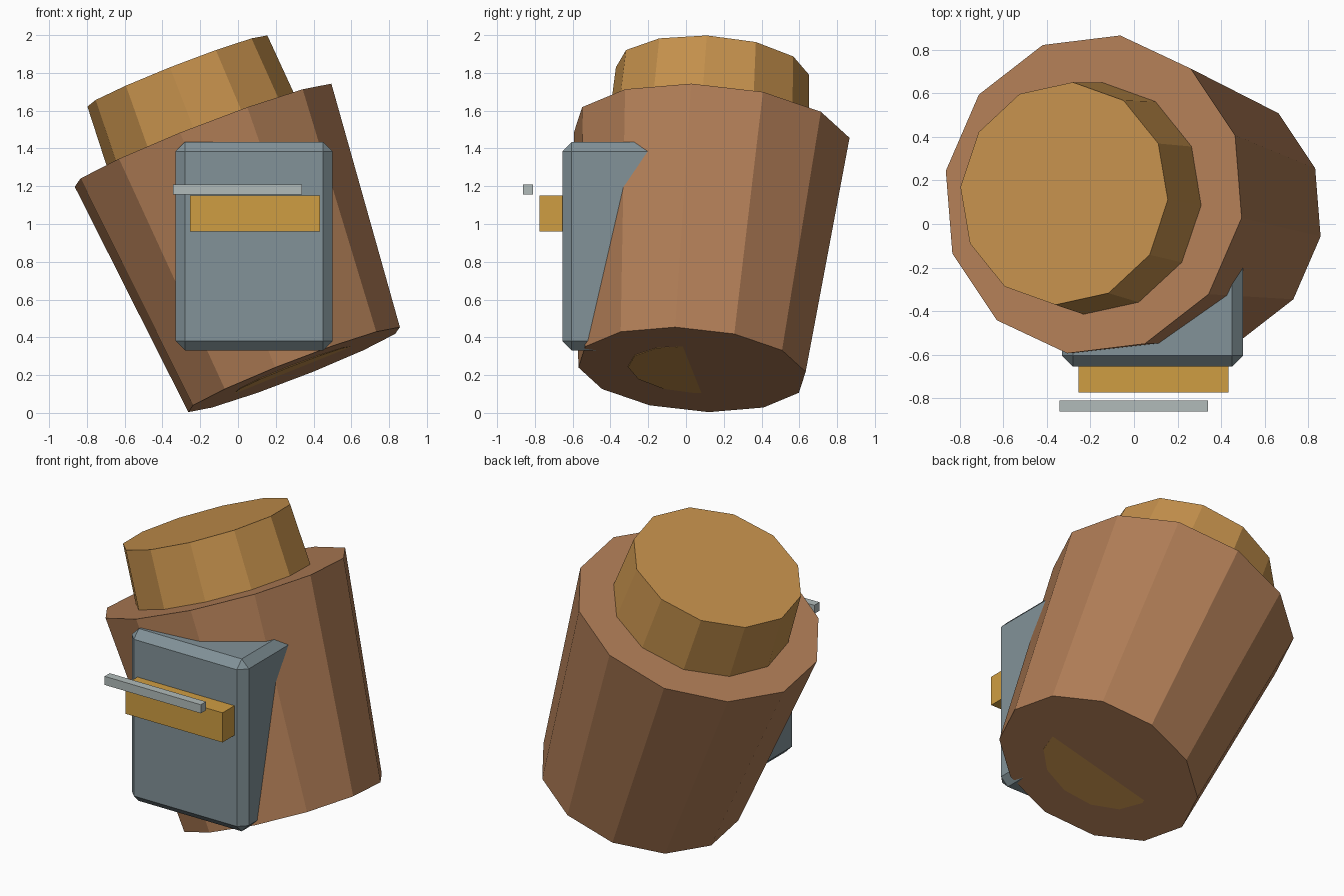
import bpy, bmesh, math
from mathutils import Vector

if "Cube" in bpy.data.objects:
    bpy.data.objects.remove(bpy.data.objects["Cube"])


def material(name, rgb):
    """Flat colour from 0-255 display values, stored as linear."""
    lin = [((c / 255 + 0.055) / 1.055) ** 2.4 for c in rgb]
    m = bpy.data.materials.new(name)
    m.diffuse_color = (*lin, 1)
    m.use_nodes = True
    m.node_tree.nodes["Principled BSDF"].inputs["Base Color"].default_value = m.diffuse_color
    return m


BROWN = material("clay brown", (176, 125, 86))
TAN = material("honey tan", (196, 144, 76))
SLATE = material("slate grey", (130, 146, 152))
GOLD = material("ochre gold", (207, 157, 66))
PALE = material("pale grey", (177, 187, 186))


def add_object(name, bm, mat):
    bmesh.ops.recalc_face_normals(bm, faces=bm.faces)
    mesh = bpy.data.meshes.new(name)
    bm.to_mesh(mesh)
    bm.free()
    mesh.materials.append(mat)
    obj = bpy.data.objects.new(name, mesh)
    bpy.context.collection.objects.link(obj)
    return obj


def tilted_lathe(name, base, top, first_dir, rings, mat, sides=12):
    """Closed solid around the base-top axis; rings are (fraction, radius)."""
    base, top = Vector(base), Vector(top)
    axis = (top - base).normalized()
    u = Vector(first_dir)
    u = (u - axis * u.dot(axis)).normalized()
    v = axis.cross(u)
    bm = bmesh.new()
    loops = []
    for t, r in rings:
        c = base.lerp(top, t)
        angles = [2 * math.pi * i / sides for i in range(sides)]
        loops.append([bm.verts.new(c + r * (math.cos(a) * u + math.sin(a) * v))
                      for a in angles])
    for lo, hi in zip(loops, loops[1:]):
        for i in range(sides):
            j = (i + 1) % sides
            bm.faces.new((lo[i], lo[j], hi[j], hi[i]))
    bm.faces.new(loops[0][::-1])
    bm.faces.new(loops[-1])
    return add_object(name, bm, mat)


def box(name, lo, hi, mat, bevel=0):
    lo, hi = Vector(lo), Vector(hi)
    bm = bmesh.new()
    bmesh.ops.create_cube(bm, size=1)
    for vert in bm.verts:
        vert.co = (lo + hi) / 2 + vert.co * (hi - lo)
    if bevel:
        bmesh.ops.bevel(bm, geom=bm.edges[:], offset=bevel, segments=1,
                        profile=0.5, affect='EDGES')
    return add_object(name, bm, mat)


# Leaning barrel that widens towards the top
tilted_lathe("barrel_body", (0.297, 0.032, 0.229), (-0.185, 0.136, 1.47),
             (0.918, -0.146, 0.369), [(0, 0.61), (1, 0.74)], BROWN)

# Stopper whose tapered core reaches the barrel floor
tilted_lathe("stopper", (0.297, 0.032, 0.229), (-0.321, 0.14, 1.81),
             (0.927, -0.058, 0.369), [(0, 0.34), (0.76, 0.537), (1, 0.513)], TAN)

# Chamfered front panel with its two bars
box("front_panel", (-0.33, -0.655, 0.33), (0.5, -0.1, 1.435), SLATE, bevel=0.05)
box("panel_band", (-0.255, -0.775, 0.96), (0.433, -0.64, 1.15), GOLD)
box("floating_rod", (-0.343, -0.862, 1.155), (0.34, -0.81, 1.21), PALE)
